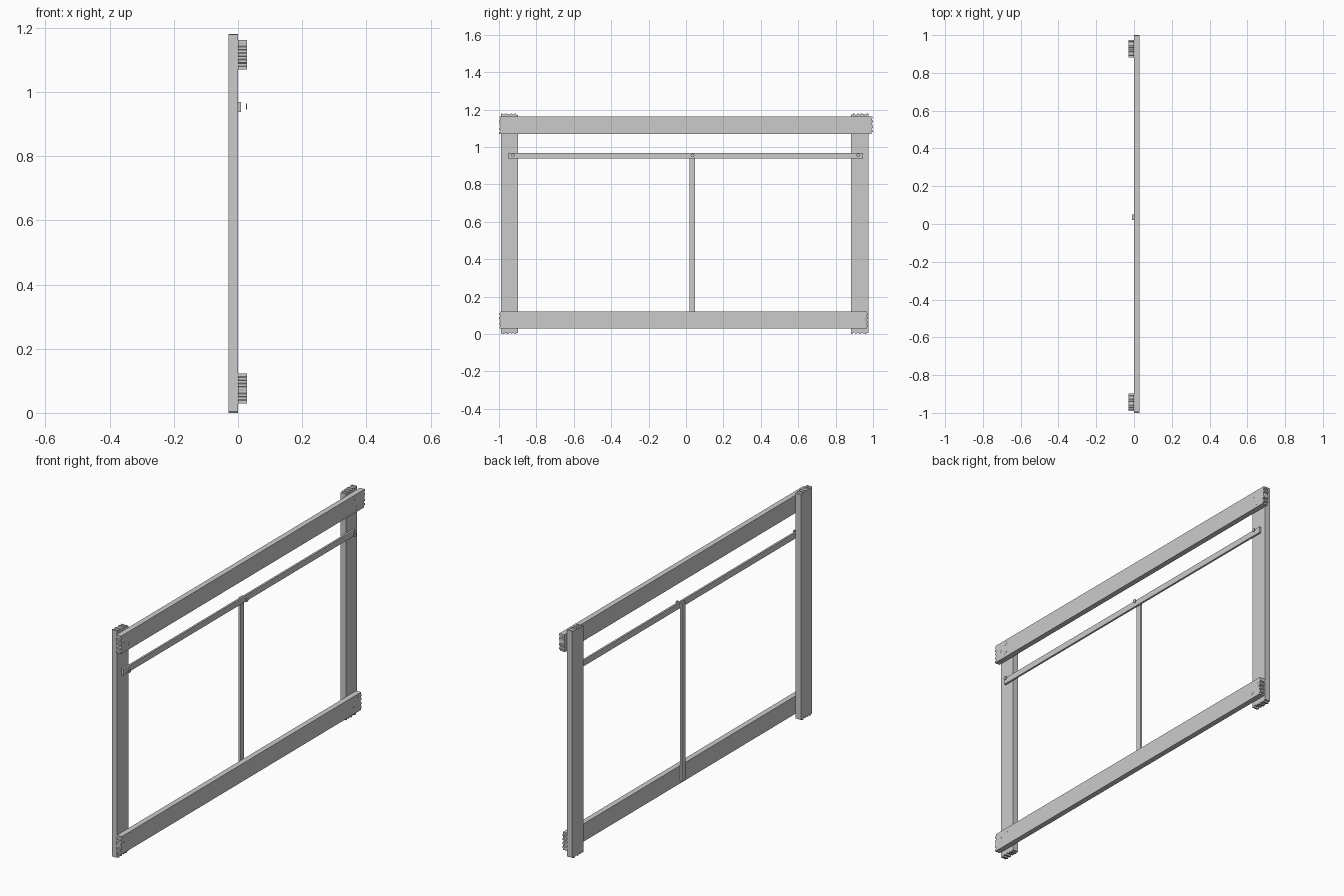
import bpy, bmesh, math
from mathutils import Matrix, Vector

if "Cube" in bpy.data.objects:
    bpy.data.objects.remove(bpy.data.objects["Cube"])

# repeating offsets that give the chipped plank ends (0 = full length)
CHIPS = [0.004, 0.0, 0.007, 0.001, 0.009, 0.002, 0.006, 0.0, 0.005]


def finish(bm, name):
    bmesh.ops.recalc_face_normals(bm, faces=bm.faces)
    mesh = bpy.data.meshes.new(name)
    bm.to_mesh(mesh)
    bm.free()
    obj = bpy.data.objects.new(name, mesh)
    bpy.context.collection.objects.link(obj)
    return obj


def chipped_end(w0, w1, end, inward, shift):
    """Stepped, splintered edge running from w0 to w1 across the plank."""
    n = len(CHIPS)
    step = (w1 - w0) / n
    pts = []
    for i in range(n):
        a = end + inward * CHIPS[(i + shift) % n]
        inset = 0.12 if 0 < i else 0.0
        outset = 0.12 if i < n - 1 else 0.0
        pts.append((a, w0 + step * (i + inset)))
        pts.append((a, w0 + step * (i + 1 - outset)))
    return pts


def plank(name, length, width, depth, upright, shift):
    """Plank with chipped ends, extruded through x."""
    (l0, l1), (w0, w1), (x0, x1) = length, width, depth
    outline = chipped_end(w0, w1, l0, 1, shift)
    outline += chipped_end(w1, w0, l1, -1, shift + 4)
    bm = bmesh.new()
    verts = [bm.verts.new((x0, w, l) if upright else (x0, l, w)) for l, w in outline]
    face = bm.faces.new(verts)
    ext = bmesh.ops.extrude_face_region(bm, geom=[face])
    moved = [v for v in ext["geom"] if isinstance(v, bmesh.types.BMVert)]
    bmesh.ops.translate(bm, verts=moved, vec=(x1 - x0, 0, 0))
    return finish(bm, name)


def box(name, lo, hi):
    lo, hi = Vector(lo), Vector(hi)
    bm = bmesh.new()
    m = Matrix.Translation((lo + hi) / 2) @ Matrix.Diagonal((*(hi - lo), 1))
    bmesh.ops.create_cube(bm, size=1, matrix=m)
    return finish(bm, name)


def nail_head(name, y, z):
    bm = bmesh.new()
    m = Matrix.Translation((0.0267, y, z)) @ Matrix.Rotation(math.pi / 2, 4, 'Y')
    bmesh.ops.create_cone(bm, cap_ends=True, segments=10, radius1=0.01,
                          radius2=0.01, depth=0.004, matrix=m)
    return finish(bm, name)


# upright posts at the back
plank("post_left", (0.0, 1.18), (-0.99, -0.898), (-0.03, 0.0), True, 0)
plank("post_right", (0.0, 1.18), (0.882, 0.975), (-0.03, 0.0), True, 3)

# horizontal beams on the front of the posts
plank("beam_top", (-1.0, 1.0), (1.07, 1.162), (0.0, 0.028), False, 1)
plank("beam_bottom", (-1.0, 0.972), (0.03, 0.122), (0.0, 0.028), False, 5)

# thin rail and the thin upright slat behind it
box("thin_rail", (0.0, -0.953, 0.938), (0.01, 0.945, 0.969))
box("thin_slat", (-0.01, 0.02, 0.04), (0.0, 0.049, 0.965))

# nail heads as (y, z)
NAILS = {
    "top_left": [(-0.92, 1.143), (-0.962, 1.118), (-0.925, 1.095)],
    "top_right": [(0.92, 1.14), (0.935, 1.09)],
    "bottom_left": [(-0.962, 0.085), (-0.915, 0.105), (-0.915, 0.062)],
    "bottom_right": [(0.95, 0.103), (0.91, 0.06)],
    "rail": [(-0.925, 0.955), (0.035, 0.955), (0.92, 0.955)],
}
for place, spots in NAILS.items():
    for i, (y, z) in enumerate(spots):
        nail_head(f"nail_{place}_{i + 1}", y, z)
